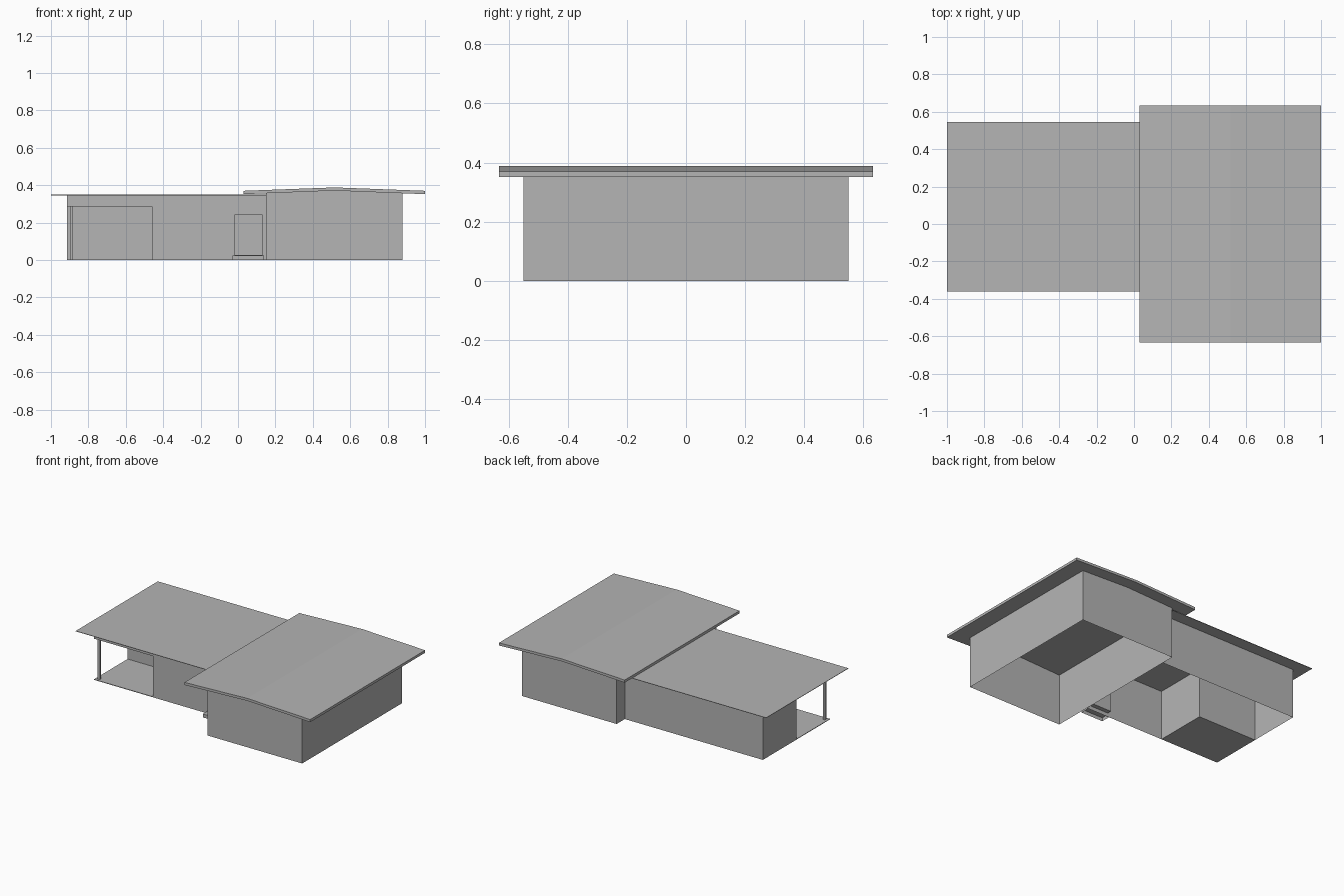
import bpy
import bmesh
from mathutils import Vector

cube = bpy.data.objects.get("Cube")
if cube:
    bpy.data.objects.remove(cube)

grey = bpy.data.materials.new("plain_grey")
grey.use_nodes = True
tone = (0.46, 0.46, 0.46, 1)
grey.diffuse_color = tone
grey.node_tree.nodes["Principled BSDF"].inputs["Base Color"].default_value = tone


def finish(name, bm):
    mesh = bpy.data.meshes.new(name)
    bm.to_mesh(mesh)
    bm.free()
    mesh.materials.append(grey)
    obj = bpy.data.objects.new(name, mesh)
    bpy.context.collection.objects.link(obj)
    return obj


def box(name, x, y, z, open_bottom=False):
    bm = bmesh.new()
    bmesh.ops.create_cube(bm, size=1)
    for v in bm.verts:
        v.co = Vector([lo + (c + 0.5) * (hi - lo) for c, (lo, hi) in zip(v.co, (x, y, z))])
    if open_bottom:
        bm.normal_update()
        bmesh.ops.delete(bm, geom=[f for f in bm.faces if f.normal.z < -0.5], context='FACES')
    return finish(name, bm)


def wall_strip(name, path, z0, z1):
    """Thin walls standing along an open plan path."""
    bm = bmesh.new()
    cols = [[bm.verts.new((x, y, z)) for z in (z0, z1)] for x, y in path]
    for a, b in zip(cols, cols[1:]):
        bm.faces.new((a[0], b[0], b[1], a[1]))
    return finish(name, bm)


def plate(name, x, y, z):
    """A single flat horizontal face."""
    bm = bmesh.new()
    bm.faces.new([bm.verts.new((px, py, z)) for px, py in
                  ((x[0], y[0]), (x[1], y[0]), (x[1], y[1]), (x[0], y[1]))])
    return finish(name, bm)


def extrude_profile(name, profile, y0, y1, sides_only=False):
    """Extrude an x-z profile from front to back."""
    bm = bmesh.new()
    face = bm.faces.new([bm.verts.new((x, y0, z)) for x, z in profile])
    out = bmesh.ops.extrude_face_region(bm, geom=[face], use_keep_orig=True)
    moved = [g for g in out["geom"] if isinstance(g, bmesh.types.BMVert)]
    bmesh.ops.translate(bm, verts=moved, vec=(0, y1 - y0, 0))
    bmesh.ops.recalc_face_normals(bm, faces=bm.faces)
    if sides_only:
        bm.normal_update()
        bmesh.ops.delete(bm, geom=[f for f in bm.faces if abs(f.normal.z) > 0.5], context='FACES')
    return finish(name, bm)


# Main dimensions
wing_l, wing_r, ridge = 0.15, 0.88, 0.515
end, porch, front, inner, back = -0.915, -0.46, -0.28, 0.09, 0.46
top = 0.346
door_l, door_r, sill, head, recess = -0.02, 0.13, 0.026, 0.24, -0.25

# Large wing: walls open underneath, with shallow gabled roof
extrude_profile("wing_walls", [(wing_l, 0), (wing_r, 0), (wing_r, 0.357),
                               (ridge, 0.371), (wing_l, 0.357)], -0.55, 0.55, True)
extrude_profile("gabled_roof", [(0.03, 0.352), (ridge, 0.371), (1, 0.352),
                                (1, 0.37), (ridge, 0.388), (0.03, 0.37)], -0.633, 0.633)

# Low wing: outer walls wrapping around the corner porch
wall_strip("low_wing_walls", [(wing_l, back), (end, back), (end, inner), (porch, inner),
                              (porch, front), (door_l, front)], 0, top)
wall_strip("wall_beside_door", [(door_r, front), (wing_l, front)], 0, top)
wall_strip("wall_above_door", [(door_l, front), (door_r, front)], head, top)
wall_strip("wall_below_door", [(door_l, front), (door_r, front)], 0, sill)
box("flat_roof", (-1, wing_l), (-0.36, 0.545), (top, 0.349))

# Recessed door and its step
wall_strip("door_and_jambs", [(door_l, front), (door_l, recess),
                              (door_r, recess), (door_r, front)], sill, head)
for name, z in (("door_sill", sill), ("door_head", head)):
    plate(name, (door_l, door_r), (front, recess), z)
box("door_step", (-0.03, 0.14), (-0.345, front), (0, 0.024), True)

# Corner porch: floor, header and post
box("porch_floor", (end, porch), (front, inner), (0, 0.004))
wall_strip("porch_header", [(end, inner), (end, front), (porch, front)], 0.287, top)
box("porch_post", (-0.898, -0.882), (-0.263, -0.247), (0, top))
